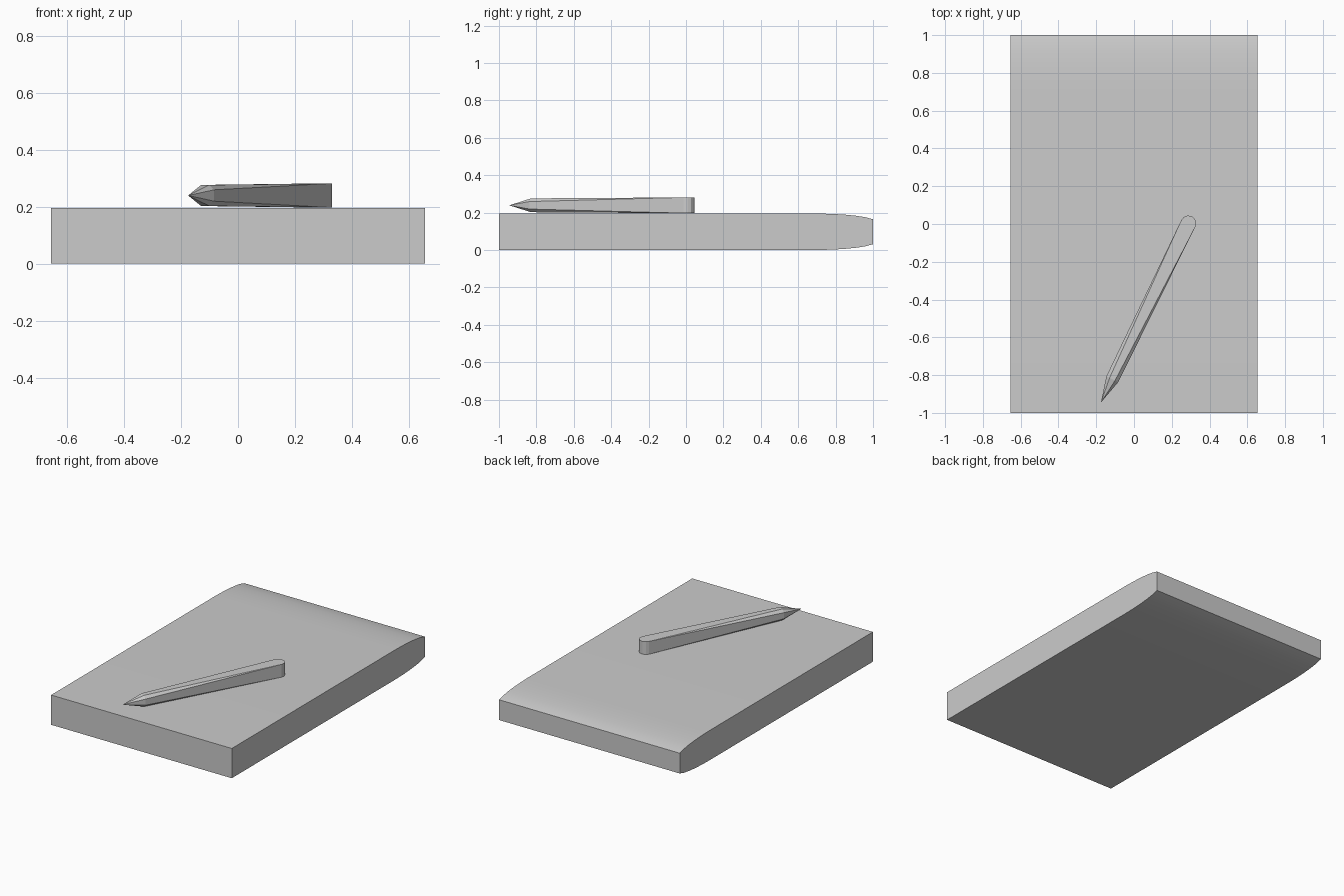
import bpy, bmesh, math
from mathutils import Vector

if "Cube" in bpy.data.objects:
    bpy.data.objects.remove(bpy.data.objects["Cube"])


def finish(name, bm, smooth_angle=None):
    bmesh.ops.recalc_face_normals(bm, faces=bm.faces)
    mesh = bpy.data.meshes.new(name)
    bm.to_mesh(mesh)
    bm.free()
    obj = bpy.data.objects.new(name, mesh)
    bpy.context.collection.objects.link(obj)
    if smooth_angle:
        bpy.ops.object.select_all(action='DESELECT')
        obj.select_set(True)
        bpy.context.view_layer.objects.active = obj
        bpy.ops.object.shade_smooth_by_angle(angle=math.radians(smooth_angle))
    return obj


# Tablet slab: side profile with a tapered rear edge, extruded across x
HEIGHT, HALF_W = 0.195, 0.655
drop = [(0.70, 0.0), (0.78, 0.002), (0.85, 0.006), (0.91, 0.012), (0.96, 0.02), (1.0, 0.031)]
profile = [(-1, 0)] + drop + [(y, HEIGHT - d) for y, d in reversed(drop)] + [(-1, HEIGHT)]
bm = bmesh.new()
side = bm.faces.new([bm.verts.new((-HALF_W, y, z)) for y, z in profile])
ext = bmesh.ops.extrude_face_region(bm, geom=[side])
moved = [v for v in ext['geom'] if isinstance(v, bmesh.types.BMVert)]
bmesh.ops.translate(bm, verts=moved, vec=(2 * HALF_W, 0, 0))
finish("tablet", bm, 20)

# Stylus: square rounded tail blending to an octagonal shoulder and a point
tail = Vector((0.288, 0.004, 0.239))
tip = Vector((-0.175, -0.945, 0.239))
along = (tip - tail).normalized()
across = Vector((-along.y, along.x, 0))
up = Vector((0, 0, 1))
length = (tip - tail).length


def place(t, w, h):
    return tail + along * t + across * w + up * h


points = [tip]
for i in range(7):
    a = math.pi * i / 6
    for h in (-0.042, 0.042):
        points.append(place(-0.041 * math.sin(a), 0.041 * math.cos(a), h))
for sw in (-1, 1):
    for sh in (-1, 1):
        for w, h in ((0.035, 0.02), (0.016, 0.037)):
            points.append(place(length * 0.87, sw * w, sh * h))
bm = bmesh.new()
for p in points:
    bm.verts.new(p)
bmesh.ops.convex_hull(bm, input=bm.verts)
bmesh.ops.dissolve_limit(bm, angle_limit=0.01, verts=bm.verts, edges=bm.edges)
finish("stylus", bm)
